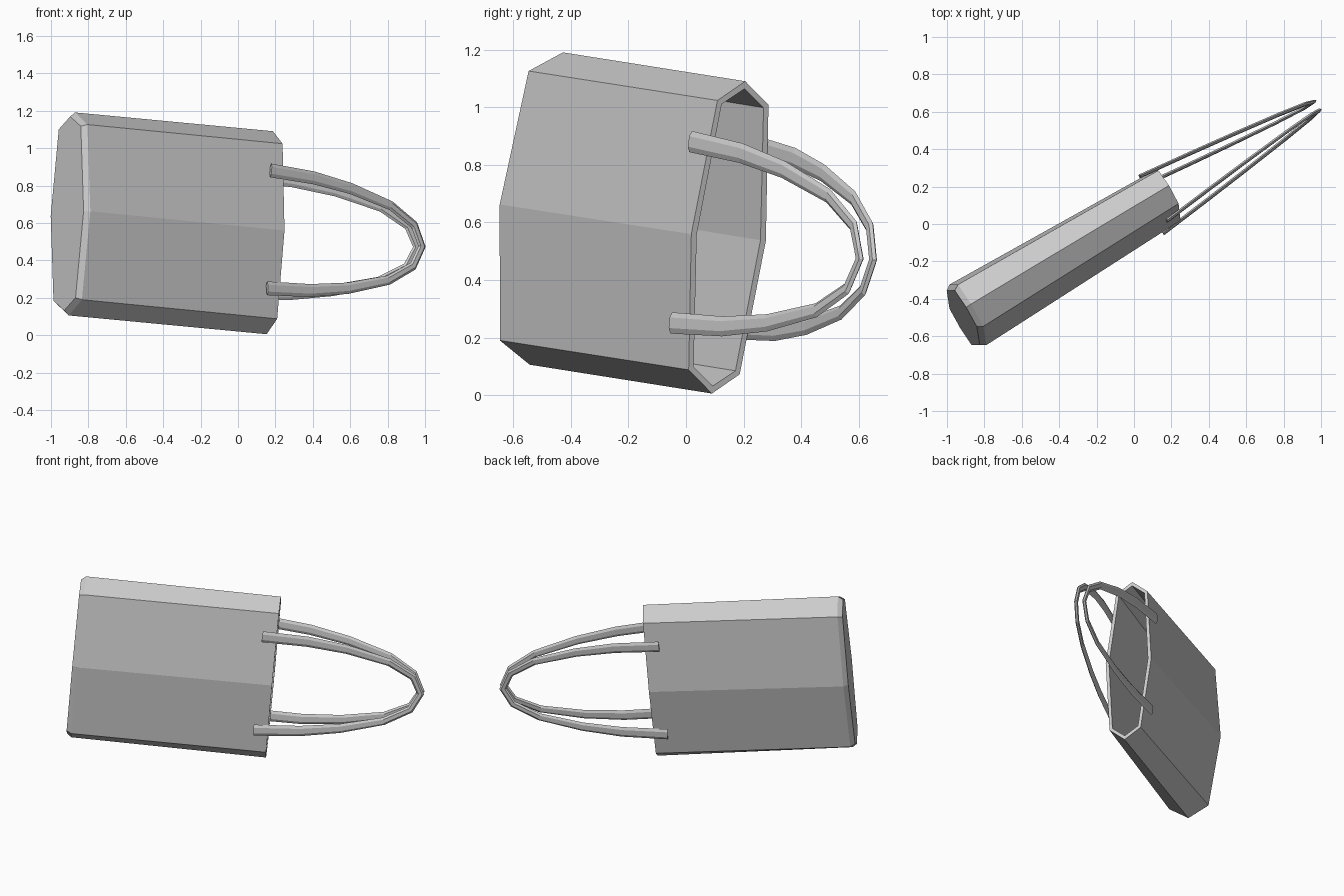
import bpy
import bmesh
from mathutils import Vector, Matrix

cube = bpy.data.objects.get("Cube")
if cube:
    bpy.data.objects.remove(cube)

# One plain grey for the whole bag
grey = bpy.data.materials.new("light_grey")
grey.use_nodes = True
colour = (0.6, 0.6, 0.6, 1)
grey.diffuse_color = colour
grey.node_tree.nodes["Principled BSDF"].inputs["Base Color"].default_value = colour

# Bag frame: axis runs from the base to the mouth, up along the wide side
axis = Vector((0.855, 0.512, -0.081)).normalized()
up = Vector((0.032, 0.107, 0.994))
up = (up - axis * up.dot(axis)).normalized()
side = axis.cross(up)
frame = Matrix((axis, up, side)).transposed().to_4x4()
frame.translation = (0.17, 0.148, 0.548)


def finish(bm, name):
    bmesh.ops.recalc_face_normals(bm, faces=bm.faces)
    bm.transform(frame)
    mesh = bpy.data.meshes.new(name)
    bm.to_mesh(mesh)
    bm.free()
    mesh.materials.append(grey)
    obj = bpy.data.objects.new(name, mesh)
    bpy.context.collection.objects.link(obj)


def loft(bm, rings):
    """Skin consecutive rings of points and cap both ends."""
    loops = [[bm.verts.new(p) for p in ring] for ring in rings]
    for a, b in zip(loops, loops[1:]):
        for i in range(len(a)):
            j = (i + 1) % len(a)
            bm.faces.new((a[i], a[j], b[j], b[i]))
    bm.faces.new(loops[0])
    bm.faces.new(loops[-1])


def octagon(a, mid, corner, inset=0.0):
    """Elongated eight-sided outline of the bag at distance a from the mouth."""
    m, c = mid - inset, corner - inset * 0.85
    top, shoulder = 0.546 - inset * 1.2, 0.471 - inset * 0.5
    return [(a, top, 0), (a, shoulder, c), (a, 0, m), (a, -shoulder, c),
            (a, -top, 0), (a, -shoulder, -c), (a, 0, -m), (a, shoulder, -c)]


# Hollow body: inner floor, inner mouth, rim, outer wall, chamfered base
bm = bmesh.new()
loft(bm, [octagon(-1.23, 0.19, 0.131, 0.022),
          octagon(0, 0.152, 0.104, 0.022),
          octagon(0, 0.152, 0.104),
          octagon(-1.237, 0.19, 0.131),
          octagon(-1.267, 0.19, 0.131, 0.02)])
finish(bm, "bag_body")

# Handles: flat six-sided straps leaning towards each other at the tip
half = [(-0.09, 0.317), (0.2, 0.303), (0.45, 0.268), (0.72, 0.2), (0.88, 0.11)]
path = half + [(0.935, 0)] + [(a, -u) for a, u in reversed(half)]
section = [(1, 0), (0.5, 1), (-0.5, 1), (-1, 0), (-0.5, -1), (0.5, -1)]

for name, sign in (("front_handle", 1), ("back_handle", -1)):
    points = [Vector((a, u, sign * (0.13 - 0.11 * a))) for a, u in path]
    rings = []
    for i, p in enumerate(points):
        tangent = points[min(i + 1, len(points) - 1)] - points[max(i - 1, 0)]
        across = Vector((-tangent.y, tangent.x, 0)).normalized()
        width = 0.023 + 0.014 * min(1, abs(p.y) / 0.317) ** 4
        rings.append([p + across * n * width + Vector((0, 0, t * 0.009))
                      for n, t in section])
    bm = bmesh.new()
    loft(bm, rings)
    finish(bm, name)
